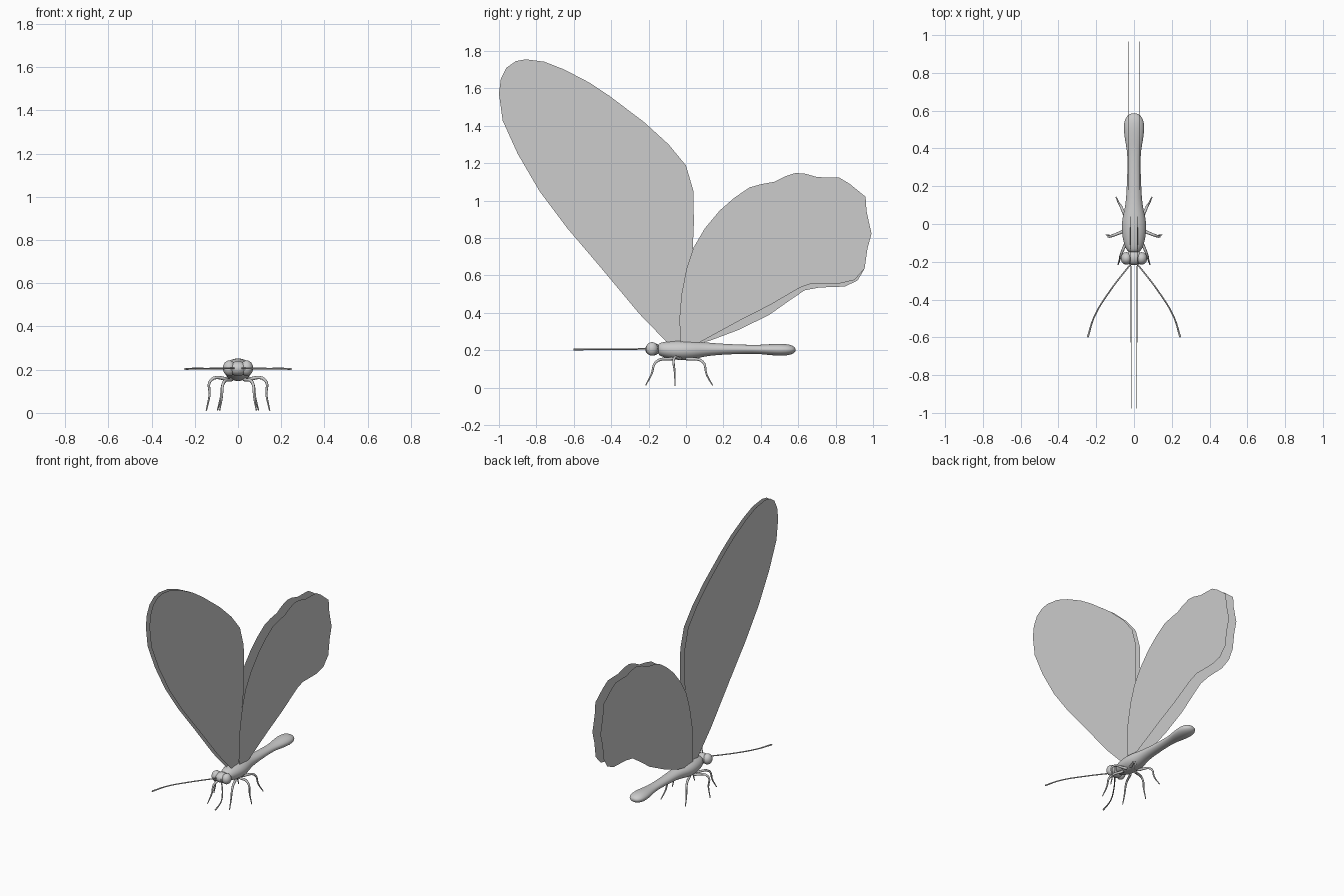
import bpy, bmesh, math
from mathutils import Vector

cube = bpy.data.objects.get("Cube")
if cube:
    bpy.data.objects.remove(cube, do_unlink=True)

grey = bpy.data.materials.new("plain_grey")
grey.use_nodes = True
grey.diffuse_color = (0.6, 0.6, 0.6, 1)
grey.node_tree.nodes["Principled BSDF"].inputs["Base Color"].default_value = (0.6, 0.6, 0.6, 1)
SIDES = (("left", 1), ("right", -1))


def finish(name, bm, smooth=True):
    bmesh.ops.recalc_face_normals(bm, faces=bm.faces)
    mesh = bpy.data.meshes.new(name)
    bm.to_mesh(mesh)
    bm.free()
    mesh.materials.append(grey)
    for face in mesh.polygons:
        face.use_smooth = smooth
    obj = bpy.data.objects.new(name, mesh)
    bpy.context.collection.objects.link(obj)
    return obj


def loft(name, stations, sides=20):
    """Closed body along y; stations are (y, half width, half height, centre z)."""
    bm = bmesh.new()
    rings = []
    for y, rx, rz, zc in stations:
        angles = [math.tau * i / sides for i in range(sides)]
        rings.append([bm.verts.new((rx * math.cos(a), y, zc + rz * math.sin(a))) for a in angles])
    for a, b in zip(rings, rings[1:]):
        for i in range(sides):
            j = (i + 1) % sides
            bm.faces.new((a[i], a[j], b[j], b[i]))
    bm.faces.new(rings[0])
    bm.faces.new(rings[-1])
    obj = finish(name, bm)
    sub = obj.modifiers.new("smooth_form", "SUBSURF")
    sub.levels = sub.render_levels = 1


def ball(name, centre, size):
    bm = bmesh.new()
    bmesh.ops.create_uvsphere(bm, u_segments=20, v_segments=12, radius=1)
    bmesh.ops.scale(bm, vec=size, verts=bm.verts)
    bmesh.ops.translate(bm, vec=centre, verts=bm.verts)
    finish(name, bm)


def tube(name, points, radii):
    """Tapered round tube through the points."""
    curve = bpy.data.curves.new(name, "CURVE")
    curve.dimensions = "3D"
    curve.bevel_depth = 1
    curve.bevel_resolution = 2
    curve.resolution_u = 6
    curve.use_fill_caps = True
    spline = curve.splines.new("BEZIER")
    spline.bezier_points.add(len(points) - 1)
    for bp, p, r in zip(spline.bezier_points, points, radii):
        bp.co, bp.radius = p, r
        bp.handle_left_type = bp.handle_right_type = "AUTO"
    curve.materials.append(grey)
    bpy.context.collection.objects.link(bpy.data.objects.new(name, curve))


def wing(name, outline, side, root_x, tip_x):
    """Flat sheet from a (y, z) outline, leaning from root_x to tip_x."""
    low, high = min(z for y, z in outline), max(z for y, z in outline)
    bm = bmesh.new()
    verts = []
    for y, z in outline:
        x = root_x + (tip_x - root_x) * (z - low) / (high - low)
        verts.append(bm.verts.new((side * x, y, z)))
    bm.faces.new(verts)
    finish(name, bm, smooth=False)


# Wings
fore = [(-.10, .24), (-.25, .395), (-.46, .647), (-.633, .85), (-.783, 1.05), (-.90, 1.25),
        (-.98, 1.427), (-1, 1.57), (-.99, 1.65), (-.96, 1.71), (-.91, 1.745), (-.857, 1.755),
        (-.757, 1.742), (-.65, 1.70), (-.516, 1.63), (-.41, 1.56), (-.22, 1.416), (-.093, 1.30),
        (0, 1.187), (.04, 1.05), (.042, .877), (.035, .716), (0, .5), (-.02, .24)]
hind_top = [(-.03, .24), (-.035, .37), (-.024, .50), (.003, .636), (.04, .748), (.10, .85),
            (.18, .946), (.26, 1.016), (.34, 1.07), (.404, 1.088), (.473, 1.10), (.527, 1.128),
            (.585, 1.147), (.634, 1.144), (.703, 1.125), (.82, 1.122), (.874, 1.09), (.96, 1.02),
            (.965, .946), (.976, .893), (.992, .823), (.97, .743), (.955, .636)]
hind_low = {
    "left": [(.90, .575), (.82, .556), (.67, .556), (.61, .535), (.447, .44), (.286, .358),
             (.07, .24)],
    "right": [(.917, .572), (.848, .54), (.714, .535), (.634, .52), (.553, .465), (.447, .39),
              (.286, .31), (.126, .25), (.056, .235)]}
for label, s in SIDES:
    wing(label + "_forewing", fore, s, .02, .013)
    wing(label + "_hindwing", hind_top + hind_low[label], s, .032, .03)

# Thorax and abdomen in one smooth form
loft("body", [(-.15, .02, .02, .205), (-.145, .035, .032, .205), (-.12, .05, .042, .203),
              (-.07, .062, .051, .2), (-.02, .067, .054, .2), (.03, .063, .051, .2),
              (.08, .05, .042, .203), (.13, .042, .034, .205), (.22, .038, .028, .205),
              (.32, .034, .024, .205), (.39, .037, .024, .204), (.44, .048, .029, .203),
              (.51, .057, .034, .202), (.555, .05, .029, .202), (.578, .032, .018, .202),
              (.586, .012, .007, .202)])

# Head with bulging eyes
ball("head", (0, -.178, .205), (.048, .04, .034))
for label, s in SIDES:
    ball(label + "_eye", (s * .04, -.182, .207), (.03, .033, .036))
    tube(label + "_antenna", [(s * .012, -.205, .207), (s * .127, -.354, .205),
                              (s * .21, -.49, .205), (s * .245, -.6, .203)],
         [.004, .004, .004, .005])

# Legs: hip, knee, shin and foot for each pair
legs = {"front": [(.03, -.07, .155), (.068, -.16, .137), (.075, -.185, .07), (.085, -.216, .012)],
        "middle": [(.035, -.03, .155), (.125, -.065, .152), (.132, -.06, .08), (.147, -.058, .01)],
        "back": [(.03, 0, .155), (.068, .09, .137), (.08, .11, .07), (.095, .142, .012)]}
for pair, points in legs.items():
    for label, s in SIDES:
        path = [Vector((s * x, y, z)) for x, y, z in points]
        tube(label + "_" + pair + "_leg", path, [.009, .007, .005, .003])
